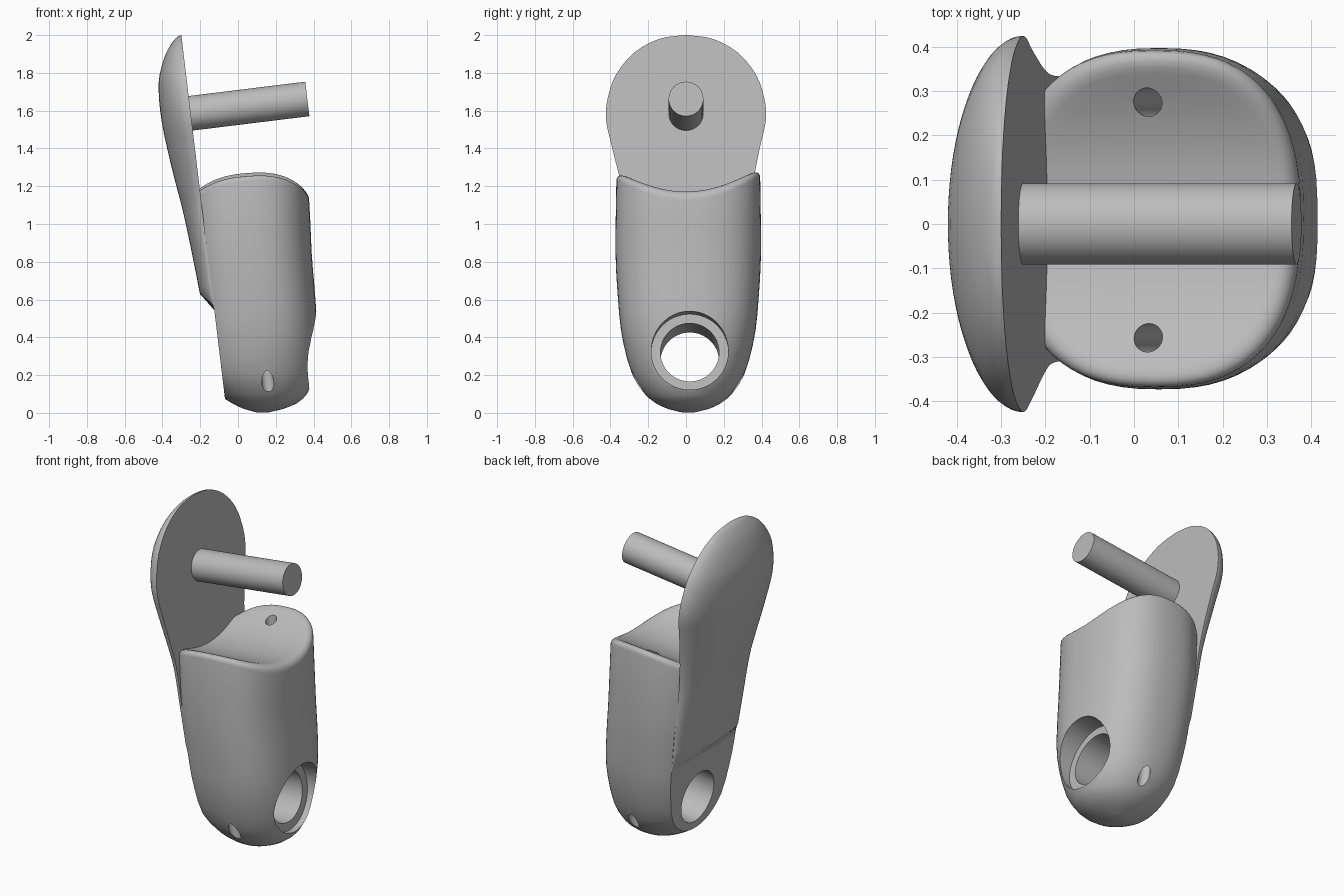
import bpy, bmesh
from math import cos, sin, pi
from mathutils import Vector

cube = bpy.data.objects.get("Cube")
if cube:
    bpy.data.objects.remove(cube)

grey = bpy.data.materials.new("plain_grey")
grey.use_nodes = True
grey.diffuse_color = (0.5, 0.5, 0.5, 1)
grey.node_tree.nodes["Principled BSDF"].inputs["Base Color"].default_value = grey.diffuse_color

SLOPE = 0.12                              # lean shared by plate, rod and bores
AXIS = Vector((1, 0, SLOPE)).normalized()  # normal of the leaning plane
SIDES = 72


def plane_x(z):
    return -0.06 - SLOPE * z


def spline(table, z):
    """Smooth interpolation through rows of (z, value, value, ...)."""
    n = len(table)
    i = max(k for k in range(n - 1) if k == 0 or table[k][0] <= z)
    a, b = table[i], table[i + 1]
    prev, nxt = table[max(i - 1, 0)], table[min(i + 2, n - 1)]
    h = b[0] - a[0]
    t = min(max((z - a[0]) / h, 0), 1)
    out = []
    for k in range(1, len(a)):
        ma = (b[k] - prev[k]) / (b[0] - prev[0]) * h
        mb = (nxt[k] - a[k]) / (nxt[0] - a[0]) * h
        out.append((2*t**3 - 3*t**2 + 1) * a[k] + (t**3 - 2*t**2 + t) * ma
                   + (3*t**2 - 2*t**3) * b[k] + (t**3 - t**2) * mb)
    return out


def finish(bm, name, angle=35):
    bmesh.ops.recalc_face_normals(bm, faces=bm.faces)
    mesh = bpy.data.meshes.new(name)
    bm.to_mesh(mesh)
    bm.free()
    mesh.materials.append(grey)
    obj = bpy.data.objects.new(name, mesh)
    bpy.context.collection.objects.link(obj)
    smooth(obj, angle)
    return obj


def smooth(obj, angle=35):
    bpy.ops.object.select_all(action="DESELECT")
    bpy.context.view_layer.objects.active = obj
    obj.select_set(True)
    bpy.ops.object.shade_smooth_by_angle(angle=angle * pi / 180)


def loft(rings):
    """Skin a stack of closed rings and close both ends."""
    bm = bmesh.new()
    loops = [[bm.verts.new(p) for p in ring] for ring in rings]
    for low, high in zip(loops, loops[1:]):
        n = len(low)
        for i in range(n):
            j = (i + 1) % n
            bm.faces.new((low[i], low[j], high[j], high[i]))
    bm.faces.new(loops[0])
    bm.faces.new(loops[-1])
    return bm


def cylinder(name, start, end, radius):
    start, end = Vector(start), Vector(end)
    bm = bmesh.new()
    bmesh.ops.create_cone(bm, cap_ends=True, segments=64, radius1=radius,
                          radius2=radius, depth=(end - start).length)
    turn = (end - start).to_track_quat("Z", "Y")
    bmesh.ops.rotate(bm, verts=bm.verts, matrix=turn.to_matrix())
    bmesh.ops.translate(bm, verts=bm.verts, vec=(start + end) / 2)
    return finish(bm, name)


def signed_power(v, e):
    return abs(v) ** e * (1 if v >= 0 else -1)


# Body: height, centre x, half width in x, half width in y
BODY = [(0.002, 0.13, 0.03, 0.03), (0.02, 0.135, 0.10, 0.105),
        (0.05, 0.14, 0.17, 0.17), (0.1, 0.13, 0.235, 0.23),
        (0.2, 0.11, 0.295, 0.295), (0.4, 0.10, 0.32, 0.35),
        (0.6, 0.085, 0.325, 0.372), (0.85, 0.06, 0.33, 0.385),
        (1.25, 0.045, 0.33, 0.38)]


def outline(z, scale=1):
    cx, ax, ay = spline(BODY, z)
    e = 2 / (2 + 0.5 * min(z / 0.5, 1))
    return [(cx + scale * ax * signed_power(cos(a), e),
             0.012 + scale * ay * signed_power(sin(a), e))
            for a in (2 * pi * i / SIDES for i in range(SIDES))]


def saddle(x, y):
    return 1.145 + 0.08 * x + 0.95 * y * y


heights = [0.002, 0.008, 0.02, 0.035, 0.05, 0.075, 0.1, 0.15] + [0.2 + 0.08 * i for i in range(11)]
rings = [[(x, y, z) for x, y in outline(z)] for z in heights]
FILLET = 0.05
for k in range(7):                        # rounded rim under the saddle
    a = k / 6 * pi / 2
    s = 1 - FILLET * (1 - cos(a)) / 0.36
    rings.append([(x, y, saddle(x, y) - FILLET * (1 - sin(a))) for x, y in outline(1.2, s)])
for k in range(1, 12):                    # saddle surface
    s = (1 - FILLET / 0.36) * (1 - k / 11.2)
    rings.append([(x, y, saddle(x, y)) for x, y in outline(1.2, s)])
bm = loft(rings)
cut = bmesh.ops.bisect_plane(bm, geom=bm.verts[:] + bm.edges[:] + bm.faces[:],
                             plane_co=(plane_x(0), 0, 0), plane_no=AXIS, clear_inner=True)
rim = [e for e in cut["geom_cut"] if isinstance(e, bmesh.types.BMEdge)]
bmesh.ops.holes_fill(bm, edges=rim)
body = finish(bm, "body")


# Bores: main hole, its wider recess, and two slim channels
def on_axis(x):
    return (x, 0.02, 0.283 + SLOPE * x)


cutters = [cylinder("main_bore", on_axis(-0.4), on_axis(0.7), 0.155),
           cylinder("bore_recess", on_axis(0.31), on_axis(0.75), 0.204)]
for side in (-1, 1):
    y = 0.009 + side * 0.266
    cutters.append(cylinder("channel", (0.0, y, 1.48), (0.192, y, -0.12), 0.032))
for tool in cutters:
    mod = body.modifiers.new(tool.name, "BOOLEAN")
    mod.operation, mod.solver, mod.object = "DIFFERENCE", "EXACT", tool
    bpy.context.view_layer.objects.active = body
    bpy.ops.object.modifier_apply(modifier=mod.name)
    bpy.data.objects.remove(tool)
smooth(body, 30)

# Back plate: height, domed depth behind the leaning plane, half width, centre y
PLATE = [(0.63, 0.066, 0.31, 0.012), (0.85, 0.083, 0.32, 0.012), (1.08, 0.105, 0.328, 0.01),
         (1.22, 0.125, 0.35, 0.005), (1.4, 0.147, 0.39, 0), (1.58, 0.16, 0.425, 0),
         (1.75, 0.15, 0.39, 0), (1.85, 0.118, 0.33, 0), (1.92, 0.083, 0.258, 0),
         (1.97, 0.045, 0.168, 0), (1.99, 0.023, 0.1, 0), (2.0, 0.002, 0.01, 0)]


def plate_ring(z, depth, width, cy):
    arc = [pi * i / 40 for i in range(41)]
    return [(plane_x(z) - depth * sin(a), cy + width * cos(a), z) for a in arc]


plate = [plate_ring(0.545, 0.001, 0.308, 0.012)]
steps = [0.63 + 0.04 * i for i in range(33)] + [1.935, 1.955, 1.97, 1.98, 1.99, 1.996, 2.0]
plate += [plate_ring(z, *spline(PLATE, z)) for z in steps]
finish(loft(plate), "back_plate", 30)

# Rod standing square on the plate
cylinder("rod", (-0.26, 0, 1.585), (0.367, 0, 1.662), 0.092)
